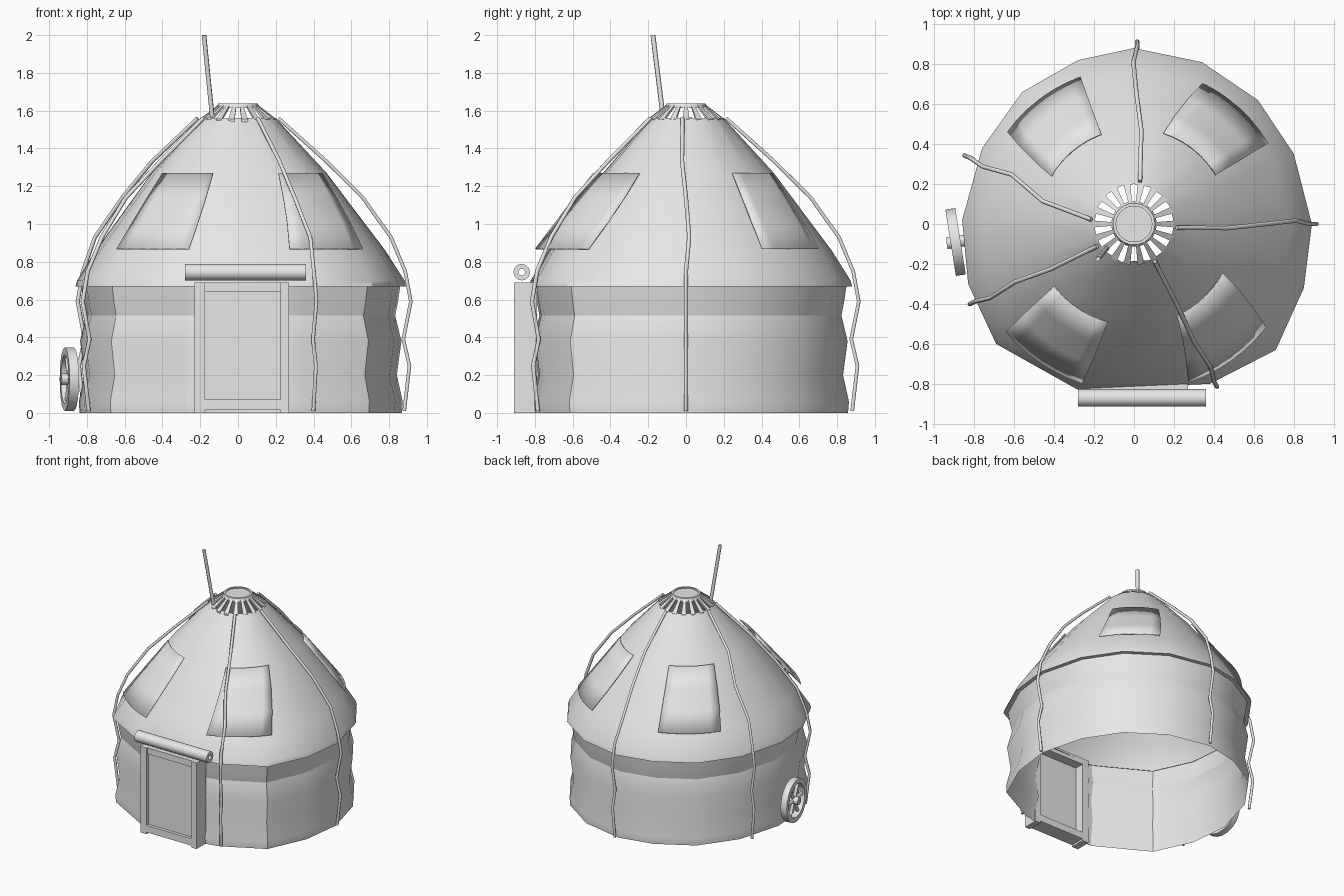
import bpy, bmesh, math
from mathutils import Vector, Matrix

cube = bpy.data.objects.get("Cube")
if cube:
    bpy.data.objects.remove(cube, do_unlink=True)

grey = bpy.data.materials.new("plain_grey")
grey.use_nodes = True
grey.diffuse_color = (0.8, 0.8, 0.8, 1)
grey.node_tree.nodes["Principled BSDF"].inputs["Base Color"].default_value = (0.8, 0.8, 0.8, 1)


def finish(obj, smooth=None):
    obj.data.materials.append(grey)
    bpy.ops.object.select_all(action="DESELECT")
    obj.select_set(True)
    bpy.context.view_layer.objects.active = obj
    if obj.type == "CURVE":
        bpy.ops.object.convert(target="MESH")
    if smooth:
        bpy.ops.object.shade_smooth_by_angle(angle=math.radians(smooth))
    return bpy.context.object


def add_mesh(name, bm, smooth=None):
    mesh = bpy.data.meshes.new(name)
    bm.to_mesh(mesh)
    bm.free()
    obj = bpy.data.objects.new(name, mesh)
    bpy.context.collection.objects.link(obj)
    return finish(obj, smooth)


def loft(name, rings, closed, smooth):
    """Skin a stack of rings, bottom to top."""
    bm = bmesh.new()
    rows = [[bm.verts.new(p) for p in ring] for ring in rings]
    n = len(rows[0])
    for low, high in zip(rows, rows[1:]):
        for i in range(n if closed else n - 1):
            j = (i + 1) % n
            bm.faces.new((low[i], low[j], high[j], high[i]))
    return add_mesh(name, bm, smooth)


def box(name, low, high):
    low, high = Vector(low), Vector(high)
    bm = bmesh.new()
    bmesh.ops.create_cube(bm, size=1)
    bmesh.ops.scale(bm, vec=high - low, verts=bm.verts)
    bmesh.ops.translate(bm, vec=(low + high) / 2, verts=bm.verts)
    return add_mesh(name, bm)


def rod(name, points, radius, resolution=1):
    curve = bpy.data.curves.new(name, "CURVE")
    curve.dimensions = "3D"
    curve.bevel_depth = radius
    curve.bevel_resolution = resolution
    curve.use_fill_caps = True
    spline = curve.splines.new("POLY")
    spline.points.add(len(points) - 1)
    for p, co in zip(spline.points, points):
        p.co = (*co, 1)
    obj = bpy.data.objects.new(name, curve)
    bpy.context.collection.objects.link(obj)
    return finish(obj)


def lathe(name, profile, matrix, steps, smooth=40):
    """Spin a closed (radius, height) profile into a ring."""
    bm = bmesh.new()
    rows = []
    for k in range(steps):
        a = math.tau * k / steps
        rows.append([bm.verts.new((r * math.cos(a), r * math.sin(a), h)) for r, h in profile])
    for k in range(steps):
        a, b = rows[k], rows[(k + 1) % steps]
        for i in range(len(profile)):
            j = (i + 1) % len(profile)
            bm.faces.new((a[i], b[i], b[j], a[j]))
    bmesh.ops.transform(bm, matrix=matrix, verts=bm.verts)
    return add_mesh(name, bm, smooth)


def polar(r, degrees, z):
    a = math.radians(degrees)
    return Vector((r * math.cos(a), r * math.sin(a), z))


# Slightly uneven plan shared by the roof and the wall
plan = [Vector((x, y, 0)) for x, y in (
    (.38, -.80), (.71, -.63), (.85, -.32), (.89, 0), (.80, .35), (.62, .62),
    (.34, .81), (0, .88), (-.28, .82), (-.56, .66), (-.76, .38), (-.86, .02),
    (-.83, -.30), (-.69, -.60), (-.28, -.83))]

# Wall with a doorway, and the band under the eaves
wall_plan = [Vector((.27, -.82, 0))] + plan + [Vector((-.23, -.83, 0))]


def wall_ring(f, z):
    return [p * f + Vector((0, 0, z)) for p in wall_plan]


loft("wall", [wall_ring(f, z) for f, z in
              ((.975, 0), (.98, .06), (.945, .2), (.972, .38), (.935, .515))], False, 28)
loft("eave_band", [wall_ring(f, z) for f, z in
                   ((.935, .515), (.95, .58), (.965, .67))], False, 28)

# Conical roof, blending from the uneven rim to a round top
roof_profile = ((.05, .67), (0, .67), (.012, .70), (.16, .86), (.38, 1.06), (.61, 1.27), (1, 1.56))
loft("roof", [[p.lerp(p.normalized() * .2, t) + Vector((0, 0, z)) for p in plan]
              for t, z in roof_profile], True, 35)

# Four felt patches: top angles, bottom angles, bottom and top radius
patches = {
    "front_right_patch": (-142, -105, -140, -108, .84, .51),
    "front_left_patch": (-65, -29, -71, -38, .84, .51),
    "back_left_patch": (31, 72, 31, 64, .785, .48),
    "back_right_patch": (110, 150, 110, 144, .785, .48),
}
for name, (t0, t1, b0, b1, rb, rt) in patches.items():
    rows = []
    for k in range(4):
        v = k / 3
        a0, a1 = b0 + (t0 - b0) * v, b1 + (t1 - b1) * v
        rows.append([polar(rb + (rt - rb) * v, a0 + (a1 - a0) * i / 6, .87 + .4 * v)
                     for i in range(7)])
    patch = loft(name, rows, False, 35)
    solid = patch.modifiers.new("thickness", "SOLIDIFY")
    solid.thickness = .006

# Slatted crown around the smoke hole
for k in range(18):
    bm = bmesh.new()
    a = k * 20
    corners = [(.205, 4.8, 1.555), (.10, 4.8, 1.635)]
    quad = [polar(r, a + s * w, z) for (r, w, z), s in
            ((corners[0], -1), (corners[0], 1), (corners[1], 1), (corners[1], -1))]
    low = [bm.verts.new(p - Vector((0, 0, .015))) for p in quad]
    high = [bm.verts.new(p) for p in quad]
    bm.faces.new(high)
    bm.faces.new(low[::-1])
    for i in range(4):
        j = (i + 1) % 4
        bm.faces.new((low[i], low[j], high[j], high[i]))
    add_mesh("crown_slat", bm)
lathe("crown_ring", [(.09, 1.615), (.115, 1.615), (.105, 1.638), (.09, 1.638)], Matrix(), 18)
bm = bmesh.new()
bmesh.ops.create_circle(bm, cap_ends=True, radius=.095, segments=18,
                        matrix=Matrix.Translation((0, 0, 1.63)))
add_mesh("crown_cap", bm)

# Leaning pole
rod("pole", [(-.135, -.12, 1.555), (-.18, -.175, 2)], .013)

# Ropes tied over the roof and down the wall
rope_profile = ((.215, 1.56), (.47, 1.33), (.66, 1.14), (.81, .93), (.885, .75),
                (.915, .59), (.875, .39), (.908, .25), (.88, .01))
for top, end in ((82, 89), (-5, 0), (-61, -63), (-149, -154), (174, 158)):
    points = [polar(r, top + (end - top) * min(1, k / 2) + (1.2 if k == 3 else 0), z)
              for k, (r, z) in enumerate(rope_profile)]
    rod("rope", points, .011)

# Door, frame and sill
for side, x0, x1 in (("right", -.23, -.175), ("left", .225, .27)):
    box(side + "_door_post", (x0, -.91, 0), (x1, -.79, .69))
box("door_lintel", (-.23, -.90, .64), (.27, -.79, .69))
box("door_sill", (-.2, -.91, .015), (.25, -.79, .07))
box("door_panel", (-.19, -.885, .05), (.24, -.865, .66))

# Rolled door flap: a hollow tube above the door
roll = Matrix.Translation((.04, -.87, .745)) @ Matrix.Rotation(math.radians(90), 4, "Y")
lathe("door_roll", [(.018, -.32), (.044, -.32), (.044, .32), (.018, .32)], roll, 12)

# Cart wheel leaning against the wall
wheel = (Matrix.Translation((-.893, -.09, .178)) @ Matrix.Rotation(math.radians(9), 4, "Z")
         @ Matrix.Rotation(math.radians(90), 4, "Y"))
lathe("wheel_rim", [(.13, -.025), (.168, -.025), (.168, .025), (.13, .025)], wheel, 20)
lathe("wheel_hub", [(.008, -.045), (.03, -.045), (.03, .045), (.008, .045)], wheel, 10)
for k in range(6):
    rod("wheel_spoke", [wheel @ polar(r, k * 60 + 30, 0) for r in (.02, .14)], .013)
